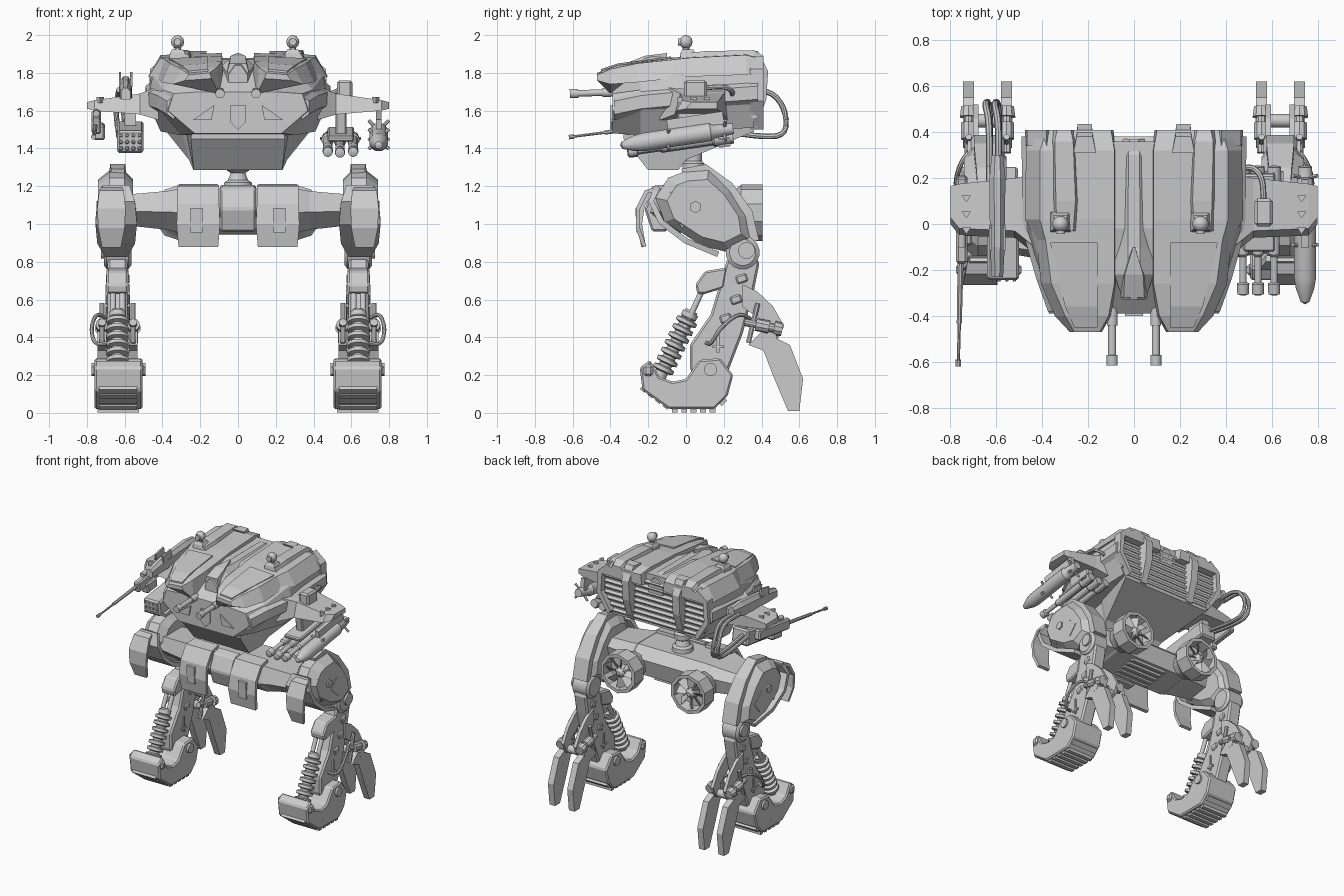
import bpy, bmesh
from math import sin, cos, pi
from mathutils import Vector as V

def skin(name, rings, mirror=True, bevel=0, smooth=False):
    """Join equal-length closed rings into a capped solid, optionally mirrored in x."""
    bm = bmesh.new()
    vs = [[bm.verts.new(p) for p in r] for r in rings]
    n = len(rings[0])
    for a, b in zip(vs, vs[1:]):
        for i in range(n):
            bm.faces.new((a[i], a[(i+1) % n], b[(i+1) % n], b[i]))
    bm.faces.new(vs[0]); bm.faces.new(vs[-1])
    bmesh.ops.remove_doubles(bm, verts=bm.verts, dist=1e-5)
    bmesh.ops.recalc_face_normals(bm, faces=bm.faces)
    if smooth:
        for f in bm.faces: f.smooth = True
        for e in bm.edges: e.smooth = e.calc_face_angle(0) < 0.6
    me = bpy.data.meshes.new(name); bm.to_mesh(me); bm.free()
    ob = bpy.data.objects.new(name, me); bpy.context.collection.objects.link(ob)
    if bevel:
        m = ob.modifiers.new("bevel", 'BEVEL'); m.width = bevel; m.segments = 1
    if mirror:
        m = ob.modifiers.new("mirror", 'MIRROR'); m.use_mirror_merge = False
    return ob

def prism(name, pts, x0, x1, **k):            # (y,z) profile extruded in x
    return skin(name, [[(x, y, z) for y, z in pts] for x in (x0, x1)], **k)

def layers(name, pts, lay, **k):              # (y,z) profile scaled per x layer
    cy = sum(p[0] for p in pts)/len(pts); cz = sum(p[1] for p in pts)/len(pts)
    return skin(name, [[(x, cy+(y-cy)*s, cz+(z-cz)*s) for y, z in pts] for x, s in lay], **k)

def box(name, c, s, tilt=0, **k):
    h = V(s)/2; ring = [(-h.y, -h.z), (h.y, -h.z), (h.y, h.z), (-h.y, h.z)]
    pts = [(c[1]+y*cos(tilt)-z*sin(tilt), c[2]+y*sin(tilt)+z*cos(tilt)) for y, z in ring]
    return prism(name, pts, c[0]-h.x, c[0]+h.x, **k)

def lathe(name, p0, p1, prof, n=12, **k):     # prof: (fraction along axis, radius)
    p0, p1 = V(p0), V(p1); q = (p1-p0).to_track_quat('Z', 'Y')
    if not isinstance(prof, list): prof = [(0, prof), (1, prof)]
    return skin(name, [[p0.lerp(p1, t) + q @ V((r*cos(2*pi*(i+.5)/n), r*sin(2*pi*(i+.5)/n), 0))
                for i in range(n)] for t, r in prof], smooth=True, **k)

def tube(name, pts, r, n=8, **k):             # rounded cable
    pts = [V(p) for p in pts]
    for _ in range(2):
        mid = [p for a, b in zip(pts, pts[1:]) for p in (a.lerp(b, .25), a.lerp(b, .75))]
        pts = [pts[0]] + mid + [pts[-1]]
    rings = []
    for i, p in enumerate(pts):
        q = (pts[min(i+1, len(pts)-1)]-pts[max(i-1, 0)]).to_track_quat('Z', 'X')
        rings.append([p + q @ V((r*cos(2*pi*j/n), r*sin(2*pi*j/n), 0)) for j in range(n)])
    return skin(name, rings, smooth=True, **k)

def band(name, cx, path, th, **k):            # bent plate: path of (y,z,halfwidth)
    rings = []
    for i, (y, z, w) in enumerate(path):
        a, b = path[max(i-1, 0)], path[min(i+1, len(path)-1)]
        d = V((b[0]-a[0], b[1]-a[1])).normalized()*th/2
        rings.append([(cx+s*w, y-e*d.y, z+e*d.x) for s, e in ((-1, -1), (1, -1), (1, 1), (-1, 1))])
    return skin(name, rings, **k)

def sym(y, half):                             # half (x,z) section -> full ring
    return [(x, y, z) for x, z in half] + [(-x, y, z) for x, z in reversed(half)]

# hull body, chin and belly
skin("hull_body", [
    sym(-.39, [(.2, 1.70), (.34, 1.69), (.37, 1.6), (.23, 1.48)]),
    sym(-.24, [(.3, 1.82), (.395, 1.71), (.42, 1.61), (.30, 1.47)]),
    sym(-.02, [(.36, 1.87), (.45, 1.79), (.48, 1.65), (.41, 1.49)]),
    sym(.36, [(.36, 1.88), (.46, 1.8), (.47, 1.66), (.40, 1.51)])], mirror=False)
skin("hull_belly", [sym(y, [(w0, z1), (w1, z0)]) for y, w0, w1, z0, z1 in
     ((-.33, .24, .25, 1.45, 1.49), (-.2, .27, .235, 1.285, 1.5), (-.04, .28, .235, 1.285, 1.5), (0, .3, .26, 1.34, 1.5),
      (.36, .39, .38, 1.49, 1.55))], mirror=False)
skin("side_plate", [[(x-.04, y, z), (x, y, z+.03), (x, y, z+.1), (x-.04, y, z+.13)] for x, y, z in
     ((.375, -.38, 1.55), (.425, -.24, 1.58), (.485, -.03, 1.6), (.49, .38, 1.63))])
# top armour lobes, plates, ridges and spine
skin("top_lobe", [[(a, y, z0), (a+.01, y, z1), (b, y, z1-.01), (c, y, z2)] for y, a, b, c, z0, z1, z2 in (
     (-.47, .14, .26, .28, 1.77, 1.80, 1.76), (-.4, .1, .3, .345, 1.69, 1.83, 1.74),
     (-.26, .075, .36, .405, 1.75, 1.86, 1.75), (-.07, .075, .385, .425, 1.8, 1.88, 1.77),
     (.02, .075, .41, .475, 1.8, 1.89, 1.78), (.32, .075, .41, .47, 1.8, 1.905, 1.79), (.41, .09, .38, .46, 1.8, 1.88, 1.8))])
skin("lobe_plate", [[(a, y, z-.02), (a, y, z), (b, y, z-.01), (b, y, z-.03)] for y, a, b, z in
     ((-.45, .16, .26, 1.82), (-.36, .16, .3, 1.85), (-.08, .16, .365, 1.887))])
skin("top_ridge", [[(a, y, 1.87), (a+.015, y, z), (b-.015, y, z), (b, y, 1.87)] for y, a, b, z in
     ((-.03, .25, .35, 1.9), (.1, .24, .355, 1.915), (.36, .25, .36, 1.92), (.41, .26, .35, 1.89))])
skin("spine", [sym(y, [(w*.3, z), (w, z-.05), (w, z-.12)]) for y, w, z in
     ((-.33, .05, 1.84), (-.22, .085, 1.89), (-.1, .09, 1.88), (.3, .08, 1.885), (.37, .06, 1.86))], mirror=False)
skin("spine_crest", [sym(y, [(w, z), (w*1.3, z-.05)]) for y, w, z in
     ((-.32, .045, 1.85), (-.22, .04, 1.89), (-.1, .004, 1.905))], mirror=False)
# face plates
for s in (1, -1):
    skin("face_triangle", [[(s*.125, y, 1.63), (s*.14, y, 1.55), (s*.24, y, 1.55)] for y in (-.4, -.385)], mirror=False)
skin("face_badge", [[(-.04, y, 1.63), (.04, y, 1.63), (.04, y, 1.54), (0, y, 1.5), (-.04, y, 1.54)]
     for y in (-.4, -.385)], mirror=False)
# rear grille
for i in range(8):
    w = .39 if i in (0, 7) else .43
    box("rear_louvre", (0, .355, 1.53+i*.042), (2*w, .05, .018), tilt=-.5, mirror=False)
skin("rear_rib", [[(x+s, y, z) for x, s in ((.215, -w), (.215, w))] + [(.215+w*1.4, y-.07, z), (.215-w*1.4, y-.07, z)]
     for y, z, w in ((.38, 1.915, .035), (.435, 1.81, .03), (.425, 1.66, .03), (.37, 1.5, .025))])
skin("rear_side_frame", [[(x, y, z) for x, z in ((.38, 1.5), (.475, 1.65), (.465, 1.82), (.38, 1.89),
     (.36, 1.85), (.43, 1.8), (.44, 1.66), (.36, 1.53))] for y in (.34, .41)])
# roof sensors
for x in (-.32, .29):
    skin("sensor_base", [[(x+a*s, .01+b*s, z) for a, b in ((-1, -1), (1, -1), (1, 1), (-1, 1))]
         for z, s in ((1.87, .045), (1.905, .04), (1.925, .028))], mirror=False)
    lathe("sensor_stem", (x, 0, 1.92), (x, 0, 1.94), .018, mirror=False)
    lathe("sensor_ball", (x, 0, 1.928), (x, 0, 2), [(.5-.5*cos(pi*i/6), .036*sin(pi*i/6)) for i in range(7)], mirror=False)
    lathe("sensor_lens", (x, -.042, 1.964), (x, 0, 1.964), .02, mirror=False)
# nose guns
lathe("nose_gun", (.095, -.615, 1.69), (.095, -.3, 1.7), [(0, .025), (.14, .025), (.14, .018), (.55, .018), (.55, .024), (1, .024)])
# wings
skin("wing", [[(x, y0, z0), (x, y0+.03, z1), (x, y1, z1), (x, y1, z0)] for x, y0, y1, z0, z1 in
     ((.42, -.14, .22, 1.55, 1.73), (.52, -.06, .2, 1.58, 1.69), (.76, -.05, .175, 1.6, 1.655), (.8, .0, .165, 1.61, 1.645))])
for y in (.125, .055, -.015):
    skin("wing_mark", [[(.71, y, z), (.75, y, z), (.73, y-.03, z)] for z in (1.64, 1.672)])
# right weapons: missile rack, large missile, box with hose
M = [(0, .012), (.01, .026), (.09, .028), (.1, .016), (.3, .016), (.32, .025), (.8, .025), (.82, .034), (1, .03)]
for x, z in ((.475, 1.39), (.54, 1.385), (.61, 1.39)):
    lathe("small_missile", (x, -.31, z-.01), (x, .25, z+.07), M, mirror=False)
    box("missile_fin", (x, .2, z+.062), (.08, .06, .008), tilt=.15, mirror=False)
    box("missile_fin", (x, .2, z+.062), (.008, .06, .08), tilt=.15, mirror=False)
lathe("large_missile", (.745, -.35, 1.415), (.745, .25, 1.505),
      [(0, 0), (.02, .02), (.12, .042), (.2, .05), (.8, .05), (.82, .04), (1, .03)], mirror=False)
for i in range(4):
    a = pi/4+i*pi/2
    for y, z in ((.2, 1.495), (-.1, 1.45)):
        lathe("missile_stud", (.745, y, z), (.745+.075*cos(a), y+.01, z+.075*sin(a)), .009, n=6, mirror=False)
box("missile_rail", (.745, .05, 1.54), (.03, .3, .07), tilt=.15, mirror=False)
box("rack_beam", (.545, .05, 1.475), (.14, .34, .03), tilt=.15, mirror=False, bevel=.008)
box("rack_hanger", (.545, .06, 1.54), (.06, .2, .13), tilt=.15, mirror=False, bevel=.008)
box("wing_box", (.565, .05, 1.71), (.08, .12, .1), mirror=False, bevel=.012)
tube("wing_box_hose", [(.565, .1, 1.72), (.56, .2, 1.73), (.52, .25, 1.7), (.46, .24, 1.68)], .013, mirror=False)
# left weapons: long rifle, rocket pod, upper launcher with hoses
lathe("rifle_barrel", (-.765, -.62, 1.46), (-.755, -.15, 1.52),
      [(0, .013), (.06, .013), (.06, .007), (.4, .008), (.4, .012), (1, .014)], n=8, mirror=False)
box("rifle_body", (-.75, .02, 1.54), (.05, .38, .08), tilt=.13, mirror=False, bevel=.01)
box("rifle_magazine", (-.735, -.03, 1.49), (.06, .12, .08), tilt=.13, mirror=False, bevel=.01)
lathe("rifle_scope", (-.75, -.1, 1.585), (-.75, .15, 1.61), .018, mirror=False)
box("rocket_pod", (-.57, -.04, 1.46), (.14, .4, .12), tilt=.13, mirror=False, bevel=.012)
box("pod_hanger", (-.57, .05, 1.56), (.06, .16, .1), mirror=False)
for i in range(4):
    for j in range(3):
        x, z = -.62+i*.033, 1.4+j*.034
        lathe("rocket_tip", (x, -.25, z), (x, -.2, z), [(0, .006), (.3, .012), (1, .012)], n=8, mirror=False)
skin("launcher", [[(-.595+a*w, y, z+b*h) for a, b in ((-1, -1), (1, -1), (1, .4), (.4, 1), (-.4, 1), (-1, .4))]
     for y, w, h, z in ((-.23, .025, .03, 1.69), (-.1, .032, .045, 1.71), (.2, .035, .05, 1.73), (.3, .025, .03, 1.74))], mirror=False)
for s in (-1, 1):
    box("launcher_fin", (-.595+s*.03, -.06, 1.765), (.012, .1, .06), tilt=.2, mirror=False)
    x = -.61+s*.02
    tube("launcher_hose", [(x, .25, 1.71), (x, .45, 1.71), (x-.02, .53, 1.6), (x, .53, 1.47), (x, .4, 1.46), (x, .15, 1.5)], .015, mirror=False)
# neck and pelvis
lathe("neck", (0, .04, 1.17), (0, .04, 1.42), [(0, .08), (.2, .075), (.25, .055), (.4, .04), (.45, .06), (.6, .06), (.65, .045), (1, .045)], mirror=False)
P = [(-.15, 1.19), (.14, 1.19), (.22, 1.12), (.19, .99), (-.06, .95), (-.19, 1.06)]
layers("pelvis", P, [(-.34, .85), (-.3, 1), (.3, 1), (.34, .85)], mirror=False)
prism("pelvis_front_block", [(-.1, 1.21), (-.17, 1.19), (-.22, 1.08), (-.18, .96), (-.1, .96)], -.095, .095, mirror=False, bevel=.01)
for i in range(5):
    box("pelvis_slat", (0, -.04+i*.05, .958+i*.006), (.3, .025, .03), mirror=False)
layers("hip_arm", P, [(.32, .95), (.38, .85), (.54, .72), (.6, .7)])
band("pelvis_flap", .21, [(-.08, 1.2, .1), (-.17, 1.19, .11), (-.23, 1.1, .11), (-.245, 1, .115), (-.225, .88, .105)], .025)
box("flap_plate", (.22, -.255, 1.02), (.065, .02, .13), tilt=.05)
# rear turbines
lathe("turbine_shell", (.3, .2, 1.06), (.3, .405, 1.06), [(0, .1), (.25, .11), (.45, .15), (1, .15), (1, .125), (.6, .115), (.6, 0)], n=10)
lathe("turbine_hub", (.3, .31, 1.06), (.3, .4, 1.06), [(0, .045), (.7, .04), (1, .015)])
for k in range(8):
    a = k*pi/4; u = V((cos(a), 0, sin(a))); t = V((-sin(a), 0, cos(a))); Y = V((0, 1, 0)); c = V((.3, .36, 1.06))
    skin("turbine_blade", [[c+u*r+t*w*s+Y*(.02*s+e) for s, e in ((-1, 0), (1, 0), (1, .006), (-1, .006))]
         for r, w in ((.03, .01), (.122, .025))])
# thighs
layers("thigh", [(-.02, 1.28), (.12, 1.29), (.24, 1.18), (.34, 1.03), (.36, .9), (.24, .84), (.08, .88), (-.12, 1.01), (-.17, 1.14), (-.1, 1.25)],
       [(.555, .74), (.6, .96), (.68, .97), (.74, .74)])
band("thigh_crest", .637, [(-.02, 1.27, .035), (.1, 1.295, .04), (.23, 1.2, .05), (.33, 1.06, .06), (.365, .91, .06)], .045)
band("thigh_shield", .645, [(-.15, 1.2, .07), (-.185, 1.12, .1), (-.13, 1.01, .11), (0, .91, .1), (.17, .84, .06)], .03)
band("thigh_fin", .67, [(-.14, 1.19, .05), (-.21, 1.17, .065), (-.255, 1.08, .075), (-.255, .98, .07), (-.22, .88, .05)], .022)
lathe("thigh_bolt", (.72, .05, 1.09), (.75, .05, 1.09), .032, n=6)
box("thigh_plate", (.735, .15, 1.03), (.02, .12, .1), tilt=-.7)
for y, z in ((-.06, 1.15), (-.02, 1.0), (.06, 1.21)):
    skin("thigh_mark", [[(x, y-.025, z+.02), (x, y+.025, z+.02), (x, y, z-.025)] for x in (.68, .735)])
# knees and shins
lathe("knee", (.565, .3, .85), (.71, .3, .85), [(0, .07), (.1, .09), (.9, .09), (1, .07)], n=16)
lathe("knee_cap", (.7, .32, .86), (.725, .32, .86), .045)
prism("shin", [(.22, .82), (.13, .52), (.02, .36), (.02, .23), (.07, .16), (.2, .16), (.3, .42), (.36, .65), (.39, .8), (.32, .86)], .585, .69, bevel=.012)
prism("shin_bracket", [(.05, .68), (.1, .75), (.22, .77), (.2, .66), (.1, .63), (.06, .63)], .58, .695, bevel=.01)
for y, z in ((.295, .71), (.265, .6), (.21, .5)):
    box("shin_window", (.6375, y, z), (.125, .06, .045), tilt=.3, bevel=.008)
box("shin_clamp", (.6375, .17, .38), (.125, .015, .12)); box("shin_clamp", (.6375, .17, .35), (.125, .06, .015))
tube("shin_hose", [(.69, .11, .37), (.76, .13, .36), (.78, .18, .45), (.75, .28, .53), (.69, .34, .5)], .011)
# spring dampers
for dx in (-.025, .025):
    lathe("damper_rod", (.637+dx, .1, .68), (.637+dx, -.02, .42), .016)
lathe("damper_core", (.637, .03, .54), (.637, -.15, .17), .035)
lathe("damper_spring", (.637, .025, .53), (.637, -.13, .21),
      [(.0, .045), (.08, .045)] + [(.1+.13*i+d, r) for i in range(7) for d, r in ((0, .036), (.02, .06), (.075, .06), (.095, .036))])
# feet
prism("foot", [(-.245, .24), (-.19, .28), (-.14, .19), (-.07, .165), (.0, .18), (.07, .28), (.18, .29), (.25, .2), (.22, .09), (.15, .02), (-.09, .02), (-.23, .12)],
      .505, .76, bevel=.01)
lathe("ankle_bolt", (.49, .13, .23), (.775, .13, .23), .035)
box("toe_bolt", (.6325, -.2, .225), (.285, .05, .06), bevel=.012)
for i in range(4):
    box("toe_tread", (.635, -.225+i*.04, .125-i*.03), (.2, .03, .022), tilt=-.63)
for i in range(5):
    box("sole_tread", (.635, -.06+i*.05, .015), (.22, .03, .026))
box("heel_tread", (.635, .195, .06), (.22, .04, .025), tilt=.75)
# rear claws
lathe("claw_pin", (.53, .45, .4), (.745, .45, .4), .03)
for x in (.555, .72):
    s = .03 if x < .6 else -.03
    prism("claw_arm", [(.3, .68), (.38, .64), (.46, .565), (.52, .46), (.48, .38), (.42, .37), (.43, .47), (.3, .56)], x+s-.012, x+s+.012)
    prism("claw", [(.33, .36), (.4, .43), (.47, .4), (.55, .36), (.62, .18), (.6, .01), (.54, .01), (.46, .2), (.41, .33)], x-.024, x+.024)
    lathe("claw_piston", (x, .31, .48), (x, .51, .44), [(0, .02), (.3, .02), (.3, .034), (.65, .034), (.65, .022), (.78, .022), (.78, .04), (1, .034)], n=10)
    lathe("claw_strut", (x, .33, .37), (x, .38, .58), .014, n=8)
